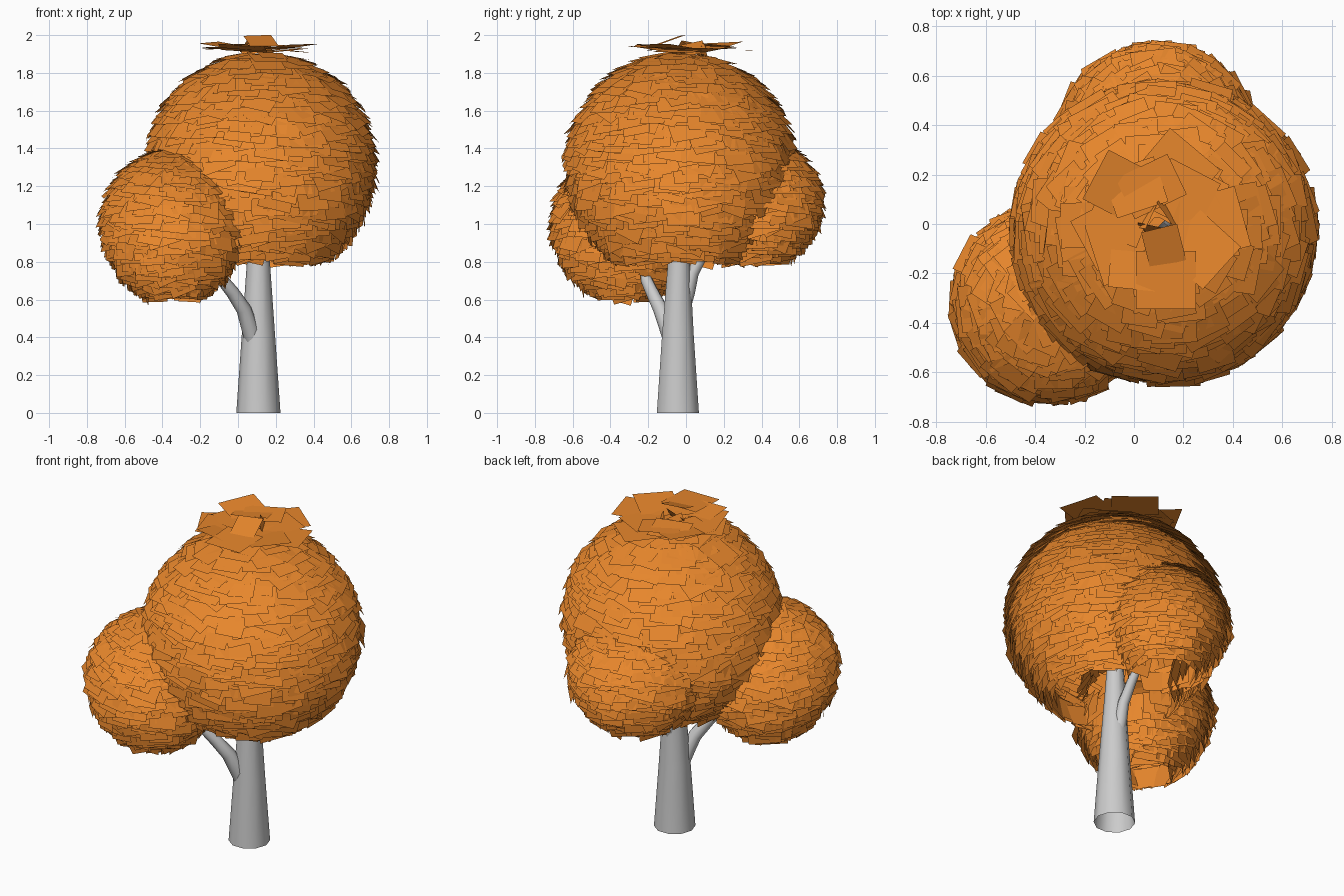
import bpy, bmesh, math, random
from mathutils import Vector, Matrix

if "Cube" in bpy.data.objects:
    bpy.data.objects.remove(bpy.data.objects["Cube"])

random.seed(7)
orange = bpy.data.materials.new("autumn_orange")
orange.diffuse_color = (0.8, 0.24, 0.025, 1)
orange.use_nodes = True
orange.node_tree.nodes["Principled BSDF"].inputs["Base Color"].default_value = orange.diffuse_color
UP = Vector((0, 0, 1))


def new_object(name, bm, mat=None):
    me = bpy.data.meshes.new(name)
    bm.to_mesh(me)
    bm.free()
    ob = bpy.data.objects.new(name, me)
    bpy.context.collection.objects.link(ob)
    if mat:
        me.materials.append(mat)
    return ob


def tube(name, path, sides):
    """Sweep a round section along (x, y, z, radius) points."""
    bm = bmesh.new()
    pts = [Vector(p[:3]) for p in path]
    rings = []
    for i, p in enumerate(pts):
        d = (pts[min(i + 1, len(pts) - 1)] - pts[max(i - 1, 0)]).normalized()
        side = Vector((0, 1, 0)).cross(d).normalized()
        other = d.cross(side)
        rings.append([bm.verts.new(p + path[i][3] * (side * math.cos(a) + other * math.sin(a)))
                      for a in (2 * math.pi * k / sides for k in range(sides))])
    for lo, hi in zip(rings, rings[1:]):
        for k in range(sides):
            j = (k + 1) % sides
            bm.faces.new((lo[k], lo[j], hi[j], hi[k])).smooth = True
    return new_object(name, bm)


def card(bm, pos, normal, spin, w, h):
    """One flat leaf card, its lower edge pointing downhill."""
    n = normal.normalized()
    side = UP.cross(n)
    side = side.normalized() if side.length > 1e-4 else Vector((1, 0, 0))
    side = Matrix.Rotation(spin, 3, n) @ side
    rise = n.cross(side)
    bm.faces.new([bm.verts.new(pos + side * a * w / 2 + rise * b * h / 2)
                  for a, b in ((-1, -1), (1, -1), (1, 1), (-1, 1))])


# foliage lobes: name, centre, radii, card count, lowest relative height
LOBES = [
    ("main_foliage", Vector((0.12, -0.03, 1.32)), Vector((0.585, 0.585, 0.58)), 1150, -0.8),
    ("left_foliage", Vector((-0.34, -0.32, 1.01)), Vector((0.36, 0.37, 0.38)), 560, -0.9),
    ("back_foliage", Vector((0.09, 0.36, 1.13)), Vector((0.36, 0.34, 0.32)), 480, -0.85),
]


def depth(p, c, r):
    return Vector(((p.x - c.x) / r.x, (p.y - c.y) / r.y, (p.z - c.z) / r.z)).length


# shingled leaf cards over each lobe, leaving out those hidden inside another
for name, c, r, count, low in LOBES:
    bm = bmesh.new()
    for i in range(count):
        z = 0.985 + (low - 0.985) * (i + 0.5) / count
        a = i * math.pi * (3 - math.sqrt(5))
        q = math.sqrt(1 - z * z)
        u = Vector((q * math.cos(a), q * math.sin(a), z))
        p = c + Vector((u.x * r.x, u.y * r.y, u.z * r.z)) * random.uniform(0.97, 1.02)
        if any(depth(p, oc, orad) < 0.88 for on, oc, orad, _, _ in LOBES if on != name):
            continue
        tilt = u + UP * random.uniform(0.25, 0.55)
        if tilt.z < 0:
            tilt.z *= 0.35
        card(bm, p, tilt, random.gauss(0, 0.17),
             random.uniform(0.13, 0.19), random.uniform(0.13, 0.19))
    new_object(name, bm, orange)

# crown: ring of larger, nearly flat cards round a shallow hollow
bm = bmesh.new()
for i in range(16):
    a = i * 2.4
    rad = random.uniform(0.14, 0.25)
    p = Vector((0.11 + rad * math.cos(a), rad * math.sin(a), random.uniform(1.91, 1.945)))
    lean = random.uniform(-0.2, 0.12)
    card(bm, p, Vector((lean * math.cos(a), lean * math.sin(a), 1)),
         random.uniform(-0.4, 0.4), random.uniform(0.2, 0.28), random.uniform(0.18, 0.25))
# raised card at the very top and steep cards inside the hollow
card(bm, Vector((0.12, 0.0 - 0.09, 1.972)), Vector((0.05, -0.35, 1)), 0.1, 0.15, 0.16)
for a in (0.5, 2.6, 4.4):
    card(bm, Vector((0.1 + 0.05 * math.cos(a), 0.02 + 0.05 * math.sin(a), 1.93)),
         Vector((math.cos(a), math.sin(a), 0.6)), 0.2, 0.14, 0.07)
new_object("crown_foliage", bm, orange)

# trunk and two bent branches
tube("trunk", [(0.108, -0.043, 0, 0.117), (0.108, -0.043, 0.4, 0.089),
               (0.108, -0.038, 0.77, 0.063), (0.11, -0.03, 1.2, 0.035)], 10)
tube("left_branch", [(0.085, -0.07, 0.38, 0.05), (0.06, -0.1, 0.46, 0.045),
                     (0.03, -0.135, 0.55, 0.04), (-0.03, -0.18, 0.64, 0.035),
                     (-0.12, -0.23, 0.75, 0.03), (-0.2, -0.26, 0.88, 0.02)], 8)
tube("back_branch", [(0.108, -0.02, 0.55, 0.042), (0.108, 0.01, 0.64, 0.038),
                     (0.108, 0.035, 0.74, 0.033), (0.1, 0.1, 0.86, 0.028),
                     (0.1, 0.2, 0.98, 0.018)], 8)
